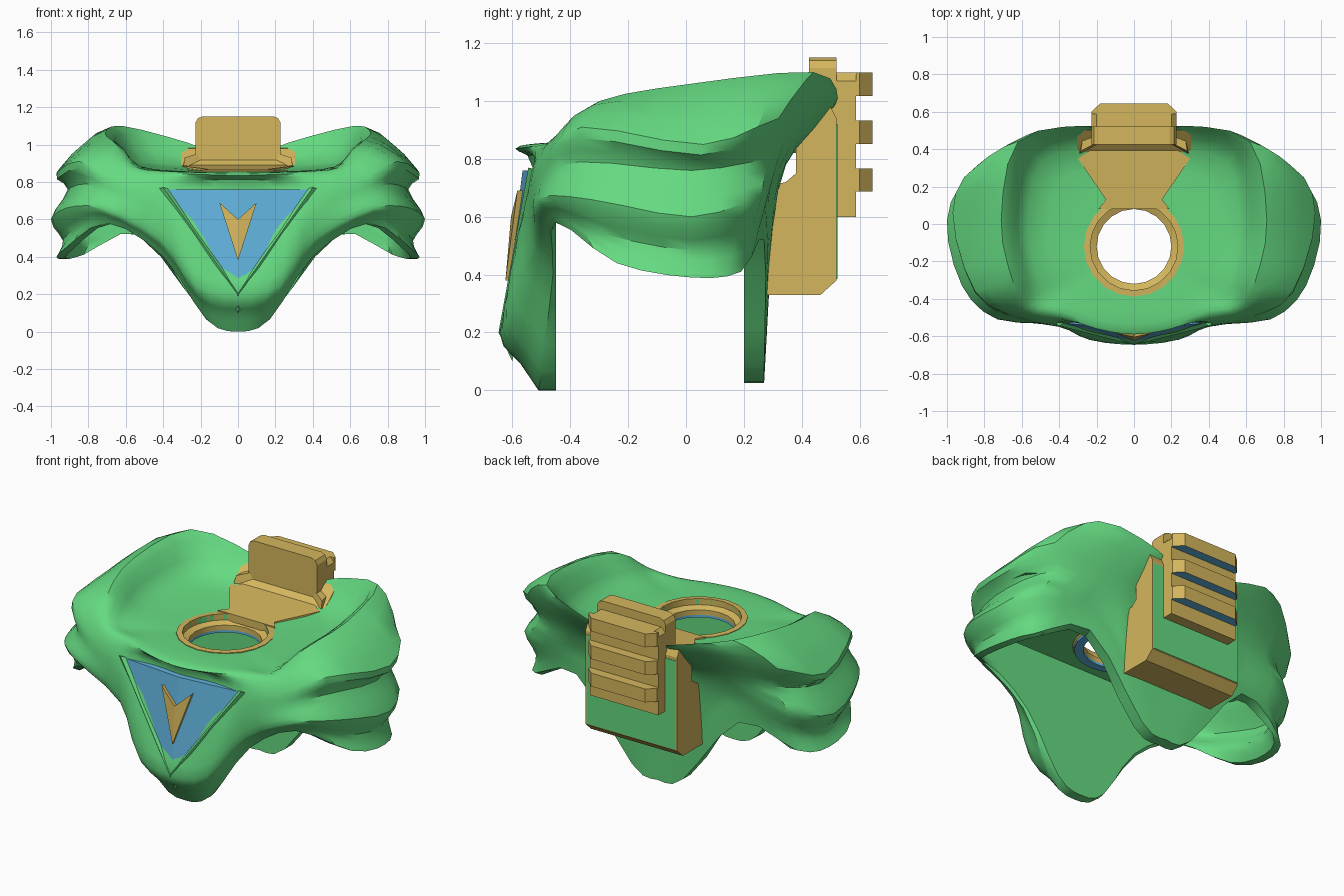
import bpy, bmesh, math
from mathutils import Vector

if "Cube" in bpy.data.objects:
    bpy.data.objects.remove(bpy.data.objects["Cube"])


def mat(name, c):
    m = bpy.data.materials.new(name)
    m.diffuse_color = (*c, 1)
    m.use_nodes = True
    m.node_tree.nodes["Principled BSDF"].inputs["Base Color"].default_value = m.diffuse_color
    return m


GREEN = mat("green", (0.13, 0.70, 0.22))
GOLD = mat("gold", (0.66, 0.47, 0.11))
BLUE = mat("blue", (0.12, 0.45, 0.72))


def make(name, verts, faces, m, angle=30):
    me = bpy.data.meshes.new(name)
    me.from_pydata([tuple(v) for v in verts], [], faces)
    bm = bmesh.new()
    bm.from_mesh(me)
    bmesh.ops.recalc_face_normals(bm, faces=bm.faces)
    bm.to_mesh(me)
    bm.free()
    ob = bpy.data.objects.new(name, me)
    bpy.context.collection.objects.link(ob)
    me.materials.append(m)
    bpy.context.view_layer.objects.active = ob
    ob.select_set(True)
    bpy.ops.object.shade_smooth_by_angle(angle=math.radians(angle))
    ob.select_set(False)
    return ob


def torus_faces(nu, nv):
    return [(u * nv + v, u * nv + (v + 1) % nv,
             (u + 1) % nu * nv + (v + 1) % nv, (u + 1) % nu * nv + v)
            for u in range(nu) for v in range(nv)]


def prism(name, a, b, m):
    n = len(a)
    faces = [tuple(range(n)), tuple(range(n, 2 * n))]
    faces += [(i, (i + 1) % n, n + (i + 1) % n, n + i) for i in range(n)]
    return make(name, list(a) + list(b), faces, m, 20)


def side_prism(name, prof, w, m):
    return prism(name, [(-w, y, z) for y, z in prof], [(w, y, z) for y, z in prof], m)


def front_prism(name, prof, y0, y1, m):
    full = prof + [(-x, z) for x, z in reversed(prof)]
    return prism(name, [(x, y0, z) for x, z in full], [(x, y1, z) for x, z in full], m)


def lathe(name, prof, cy, m, n=20):
    verts = [(r * math.cos(2 * math.pi * i / n), cy + r * math.sin(2 * math.pi * i / n), z)
             for i in range(n) for r, z in prof]
    return make(name, verts, torus_faces(n, len(prof)), m)


def spline(pts, closed, sub=3):
    n, out = len(pts), []
    for i in range(n if closed else n - 1):
        if closed:
            p0, p1, p2, p3 = (pts[(i + k) % n] for k in (-1, 0, 1, 2))
        else:
            p0, p1, p2, p3 = (pts[min(max(i + k, 0), n - 1)] for k in (-1, 0, 1, 2))
        for s in range(sub):
            t = s / sub
            out.append(0.5 * (2 * p1 + (p2 - p0) * t + (2 * p0 - 5 * p1 + 4 * p2 - p3) * t * t
                              + (3 * p1 - p0 - 3 * p2 + p3) * t ** 3))
    if not closed:
        out.append(pts[-1])
    return out


# Mantle: half sections from front centre to back centre, ridge down to hem
front = [
    [(0, -.59, .835), (0, -.53, .77), (0, -.57, .45), (0, -.645, .2), (0, -.51, .0)],
    [(.2, -.56, .84), (.2, -.51, .77), (.25, -.59, .5), (.23, -.62, .25), (.17, -.5, .065)],
    [(.4, -.49, .85), (.42, -.53, .77), (.4, -.55, .63), (.42, -.53, .5), (.4, -.46, .4)],
    [(.57, -.45, .88), (.62, -.49, .8), (.65, -.5, .72), (.73, -.51, .66), (.7, -.45, .58)],
]
shoulder = [
    [(.65, -.3, 1.0), (.85, -.36, .91), (.81, -.37, .79), (.92, -.33, .66), (.93, -.24, .44)],
    [(.71, .02, 1.06), (.97, .06, .85), (.91, .02, .76), (1.0, .02, .6), (.965, .02, .39)],
    [(.62, .44, 1.1), (.83, .32, .94), (.77, .28, .8), (.86, .26, .67), (.87, .19, .41)],
]
back = [
    [(.27, .525, 1.01), (.38, .45, .93), (.41, .35, .8), (.45, .29, .67), (.54, .27, .52)],
    [(.14, .47, .95), (.2, .42, .88), (.23, .32, .74), (.24, .29, .4), (.17, .27, .08)],
    [(0, .45, .92), (0, .42, .87), (0, .32, .75), (0, .29, .4), (0, .27, .03)],
]
neck = Vector((0, -.12, .855))
half = []
for sec in front + shoulder + back:
    pts = [Vector(p) for p in sec]
    d = (pts[0] - neck).to_2d()
    ring = neck + (d.normalized() * .235).to_3d()
    plate = neck + (d * .8).to_3d()
    plate.z = .855 + .25 * max(0, pts[0].z - .9)
    # extra fold that makes the cuff flare at the arm opening
    fold = pts[3].lerp(pts[4], .55)
    if sec in shoulder:
        fold.x -= .045
    half.append([ring, plate] + pts[:4] + [fold, pts[4]])
flip = [[Vector((-p.x, p.y, p.z)) for p in s] for s in half[-2:0:-1]]
rows = [spline(list(r), True) for r in zip(*(half + flip))]
columns = [spline(list(c), False) for c in zip(*rows)]


def inside(p):
    x = p.x if p.to_2d().length < .45 else p.x * .95
    return Vector((x, min(max(p.y, -.45), .2), min(p.z, .79)))


loops = [c + [inside(p) for p in reversed(c)] for c in columns]
make("mantle", [p for c in loops for p in c], torus_faces(len(loops), len(loops[0])), GREEN, 35)

# Stepped neck ring with a lower liner
lathe("neck_ring", [(.268, .8), (.268, .86), (.235, .862), (.235, .825), (.2, .81), (.2, .78), (.25, .78)],
      -.12, GOLD)
lathe("neck_liner", [(.2, .78), (.2, .765), (.25, .765), (.25, .78)], -.12, BLUE)

# Gold strip from neck to pack, with a low curved wall at its end
strip = [(-.19, .08), (.19, .08), (.15, .13), (.3, .35), (.15, .45), (-.15, .45), (-.3, .35), (-.15, .13)]
prism("neck_strip", [(x, y, .82) for x, y in strip],
      [(x, y, .866 + .1 * max(0, y - .15)) for x, y in strip], GOLD)
wall = [(-.3, .36), (-.15, .435), (.15, .435), (.3, .36), (.29, .42), (.15, .47), (-.15, .47), (-.29, .42)]
prism("strip_wall", [(x, y, .84) for x, y in wall],
      [(x * .95, y + .03, 1.02 - .3 * abs(x)) for x, y in wall], GOLD)

# Chest triangle and arrow inlay
tri = [(-.375, -.53, .76), (0, -.565, .76), (.375, -.53, .76), (0, -.632, .22)]
make("chest_panel", tri + [(x, y + .06, z) for x, y, z in tri],
     [(0, 1, 3), (1, 2, 3), (0, 1, 5, 4), (1, 2, 6, 5), (2, 3, 7, 6), (3, 0, 4, 7), (4, 5, 7), (5, 6, 7)],
     BLUE, 5)
arrow = [(0, -.624, .38), (.1, -.583, .69), (0, -.605, .6), (-.1, -.583, .69)]
make("chest_arrow", arrow + [(x, y + .05, z) for x, y, z in arrow],
     [(0, 1, 2), (0, 2, 3), (4, 5, 6), (4, 6, 7)] + [(i, (i + 1) % 4, 4 + (i + 1) % 4, 4 + i) for i in range(4)],
     GOLD, 5)

# Raised rim along both sides of the chest panel
for s, side in ((1, "right"), (-1, "left")):
    a = [(s * .372, -.525, .765), (s * .4, -.545, .77), (s * .45, -.51, .76)]
    b = [(0, -.625, .225), (0, -.648, .2), (0, -.6, .1)]
    prism("chest_rim_" + side, a, b, GREEN)

# Back pack body with a green cover
side_prism("pack_body", [(.26, .33), (.465, .33), (.52, .38), (.52, .94), (.5, .98),
                         (.38, .88), (.38, .75), (.345, .72), (.26, .7)], .305, GOLD)
side_prism("pack_cover", [(.5, .385), (.523, .385), (.523, .92), (.5, .92)], .295, GREEN)

# Upper pack: rounded-off front plate and rear block
front_prism("pack_plate", [(.228, .86), (.228, 1.115), (.215, 1.14), (.19, 1.15)], .425, .52, GOLD)
front_prism("pack_block", [(.228, .6), (.228, 1.07), (.2, 1.098)], .515, .588, GOLD)

# Ribs across the pack with blue undersides
for i, z in enumerate((1.018, .852, .687)):
    a, b = (.588, .645)
    plan = [(-.228, a), (.228, a), (.228, .6), (.18, b), (-.18, b), (-.228, .6)]
    rib = prism(f"pack_rib_{i + 1}", [(x, y, z) for x, y in plan], [(x, y, z + .08) for x, y in plan], GOLD)
    rib.data.materials.append(BLUE)
    for f in rib.data.polygons:
        f.material_index = int(f.normal.z < -.9)
